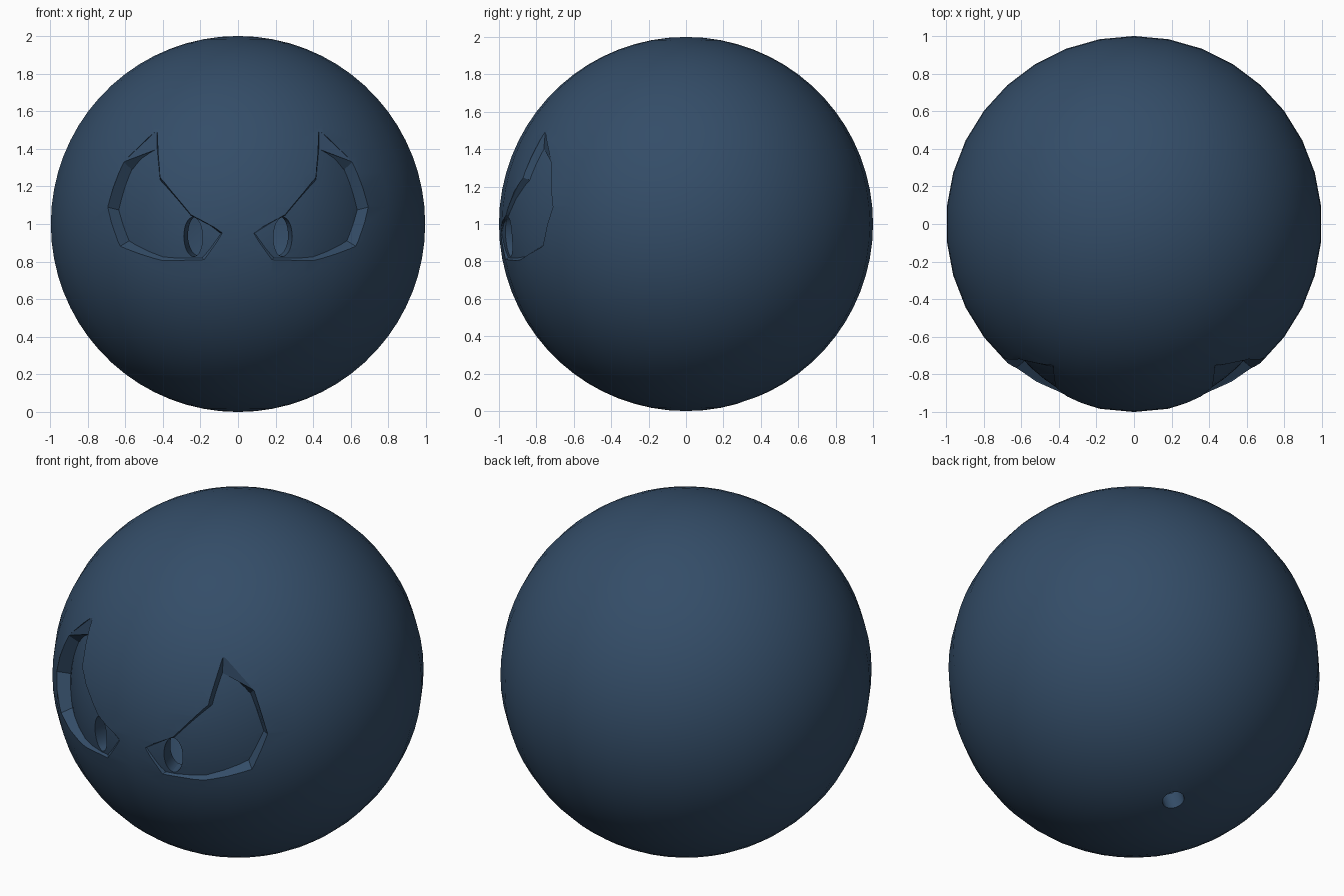
import bpy, bmesh, math
from mathutils import Vector, Matrix

if "Cube" in bpy.data.objects:
    bpy.data.objects.remove(bpy.data.objects["Cube"])

CENTRE = Vector((0, 0, 1))

slate = bpy.data.materials.new("slate_blue")
slate.use_nodes = True
colour = (0.034, 0.074, 0.138, 1)
slate.diffuse_color = colour
slate.node_tree.nodes["Principled BSDF"].inputs["Base Color"].default_value = colour


def add_object(name, bm, helper=True):
    bmesh.ops.recalc_face_normals(bm, faces=bm.faces)
    mesh = bpy.data.meshes.new(name)
    bm.to_mesh(mesh)
    bm.free()
    obj = bpy.data.objects.new(name, mesh)
    obj.location = CENTRE
    bpy.context.collection.objects.link(obj)
    mesh.materials.append(slate)
    obj.hide_render = helper
    return obj


def ball(name, scale, segments=34, rings=34, helper=True):
    bm = bmesh.new()
    bmesh.ops.create_uvsphere(bm, u_segments=segments, v_segments=rings, radius=1)
    # keep a column of vertices on the front centre line
    if max(v.co.x for v in bm.verts) > max(v.co.y for v in bm.verts):
        bmesh.ops.rotate(bm, verts=bm.verts, matrix=Matrix.Rotation(math.pi / 2, 3, 'Z'))
    bmesh.ops.scale(bm, vec=scale, verts=bm.verts)
    return add_object(name, bm, helper)


def radial_hole(name, direction, width, height):
    bm = bmesh.new()
    n = Vector(direction).normalized()
    bmesh.ops.create_cone(bm, cap_ends=True, segments=32, radius1=0.5, radius2=0.5, depth=0.4)
    bmesh.ops.scale(bm, vec=(width, height, 1), verts=bm.verts)
    turn = n.to_track_quat('Z', 'Y').to_matrix().to_4x4()
    bmesh.ops.transform(bm, matrix=Matrix.Translation(n * 0.93) @ turn, verts=bm.verts)
    return add_object(name, bm)


def subtract(obj, cutter):
    mod = obj.modifiers.new("cut", 'BOOLEAN')
    mod.operation = 'DIFFERENCE'
    mod.solver = 'EXACT'
    mod.object = cutter
    bpy.context.view_layer.objects.active = obj
    bpy.ops.object.modifier_apply(modifier=mod.name)
    bpy.data.objects.remove(cutter)


def on_ball(x, z):
    return Vector((x, -math.sqrt(1 - x * x - z * z), z))


# Eye outline on the ball, and the same outline drawn in for the sloping walls
RIM = [(0.43, 0.5), (0.61, 0.33), (0.695, 0.09), (0.63, -0.12), (0.41, -0.195),
       (0.18, -0.19), (0.075, -0.045), (0.25, 0.05), (0.415, 0.25)]
INNER = [(0.43, 0.4), (0.565, 0.29), (0.635, 0.075), (0.58, -0.09), (0.4, -0.175),
         (0.19, -0.18), (0.09, -0.05), (0.25, 0.045), (0.415, 0.235)]


def eye_cutter(name, side):
    bm = bmesh.new()
    rim = [on_ball(*p) for p in RIM]
    inner = [Vector((x, rim_y(x, z), z)) for x, z in INNER]
    deep = [i + (i - r) * 0.5 + Vector((0, 0.06, 0)) for i, r in zip(inner, rim)]
    loops = [[bm.verts.new((side * v.x, v.y, v.z)) for v in loop]
             for loop in ([r * 1.12 for r in rim], rim, inner, deep)]
    count = len(rim)
    for a, b in zip(loops, loops[1:]):
        for i in range(count):
            j = (i + 1) % count
            bm.faces.new((a[i], a[j], b[j], b[i]))
    caps = [bm.faces.new(loops[0]), bm.faces.new(loops[-1])]
    bmesh.ops.triangulate(bm, faces=caps)
    return add_object(name, bm)


def rim_y(x, z):
    # depth of the eye floor: a ball narrowed across its width
    return -math.sqrt(1 - (x / FLOOR[0]) ** 2 - (z / FLOOR[2]) ** 2) * FLOOR[1]


FLOOR = (0.86, 0.992, 0.992)

# Hollow ball with sunken eyes
body = ball("ball_body", (1, 1, 1), helper=False)
for label, side in (("left", 1), ("right", -1)):
    cutter = eye_cutter(label + "_eye_cutter", side)
    subtract(cutter, ball("eye_floor", FLOOR, 64, 48))
    subtract(body, cutter)
subtract(body, ball("hollow", (0.89, 0.89, 0.89)))

# Pupils and the small hole underneath
for side in (-1, 1):
    subtract(body, radial_hole("pupil_cutter", (side * 0.243, -0.966, -0.07), 0.105, 0.21))
subtract(body, radial_hole("base_hole_cutter", (0, 0.33, -0.944), 0.12, 0.12))

bpy.ops.object.select_all(action='DESELECT')
body.select_set(True)
bpy.context.view_layer.objects.active = body
bpy.ops.object.shade_smooth_by_angle(angle=math.radians(20))
